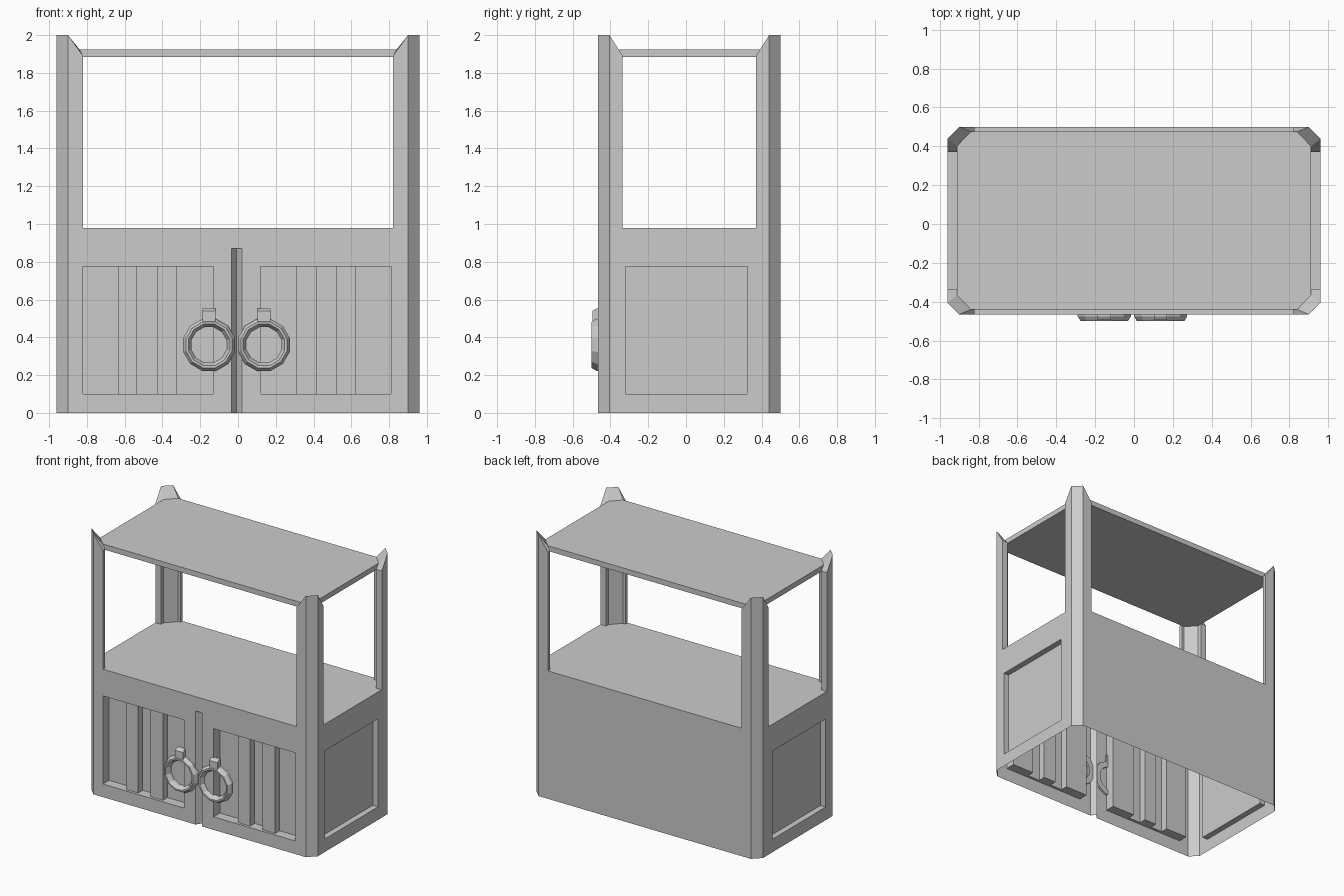
import bpy, bmesh, math
from mathutils import Vector

if "Cube" in bpy.data.objects:
    bpy.data.objects.remove(bpy.data.objects["Cube"])

HX, HY, CY = 0.96, 0.4825, 0.0175       # half sizes and y centre of the body
FRONT = CY - HY
SHELF, CH = 0.98, 0.06                  # counter height, corner chamfer
LOW, HIGH = 0.10, 0.775                 # recess bottom and top


def finish(bm, name, outward=None):
    bmesh.ops.remove_doubles(bm, verts=bm.verts, dist=1e-5)
    bmesh.ops.recalc_face_normals(bm, faces=bm.faces)
    if outward is not None:
        big = max(bm.faces, key=lambda f: f.calc_area())
        if big.normal.dot(Vector(outward)) < 0:
            bmesh.ops.reverse_faces(bm, faces=bm.faces)
    me = bpy.data.meshes.new(name)
    bm.to_mesh(me)
    bm.free()
    ob = bpy.data.objects.new(name, me)
    bpy.context.collection.objects.link(ob)
    return ob


def face(bm, pts):
    return bm.faces.new([bm.verts.new(p) for p in pts])


def stepped_wall(bm, us, zs, depth, place):
    """Grid of flat cells at different depths, joined by step walls."""
    nu, nz = len(us) - 1, len(zs) - 1
    d = [[depth((us[i] + us[i + 1]) / 2, (zs[j] + zs[j + 1]) / 2)
          for j in range(nz)] for i in range(nu)]
    for i in range(nu):
        for j in range(nz):
            a = d[i][j]
            if a is None:
                continue
            u0, u1, z0, z1 = us[i], us[i + 1], zs[j], zs[j + 1]
            face(bm, [place(u0, z0, a), place(u1, z0, a), place(u1, z1, a), place(u0, z1, a)])
            if i + 1 < nu and d[i + 1][j] not in (None, a):
                b = d[i + 1][j]
                face(bm, [place(u1, z0, a), place(u1, z0, b), place(u1, z1, b), place(u1, z1, a)])
            if j + 1 < nz and d[i][j + 1] not in (None, a):
                b = d[i][j + 1]
                face(bm, [place(u0, z1, a), place(u1, z1, a), place(u1, z1, b), place(u0, z1, b)])


# front wall: two recessed doors with raised slats, V groove between them
SLATS = [(-0.635, -0.535), (-0.43, -0.325), (0.31, 0.415), (0.52, 0.625)]
DOORS = [(-0.82, -0.13), (0.12, 0.81)]
G0, G1, GZ = -0.035, 0.02, 0.87


def front_depth(x, z):
    if G0 < x < G1 and z < GZ:
        return None
    if LOW < z < HIGH and any(a < x < b for a, b in DOORS):
        return 0.02 if any(a < x < b for a, b in SLATS) else 0.075
    return 0.0


def front_place(x, z, d):
    return Vector((x, FRONT + d, z))


cuts = sorted([-HX + CH, HX - CH, G0, G1] + [v for p in SLATS + DOORS for v in p])
bm = bmesh.new()
stepped_wall(bm, cuts, [0, LOW, HIGH, GZ, SHELF], front_depth, front_place)
gm = (G0 + G1) / 2
for a, b in ((G0, gm), (gm, G1)):
    da, db = (0, 0.04) if b == gm else (0.04, 0)
    face(bm, [front_place(a, 0, da), front_place(b, 0, db),
              front_place(b, GZ, db), front_place(a, GZ, da)])
face(bm, [front_place(G0, GZ, 0), front_place(G1, GZ, 0), front_place(gm, GZ, 0.04)])
finish(bm, "front_doors", (0, -1, 0))

# side walls, each with one recessed panel
for s, label in ((-1, "left"), (1, "right")):
    bm = bmesh.new()
    stepped_wall(bm, [FRONT + CH, -0.32, 0.325, CY + HY - CH], [0, LOW, HIGH, SHELF],
                 lambda y, z: 0.045 if LOW < z < HIGH and -0.32 < y < 0.325 else 0.0,
                 lambda y, z, d: Vector((s * (HX - d), y, z)))
    finish(bm, label + "_side_panel", (s, 0, 0))


def corner(sx, sy, dx, dy, z):
    return Vector((sx * (HX - dx), CY + sy * (HY - dy), z))


CORNERS = [(-1, -1), (1, -1), (1, 1), (-1, 1)]


def octagon(a, b, z):
    """Chamfered rectangle, a and b are corner offsets on the side and front edges."""
    out = []
    for sx, sy in CORNERS:
        pair = [corner(sx, sy, *a, z), corner(sx, sy, *b, z)]
        out += pair if sx * sy > 0 else pair[::-1]
    return out


# counter top, back wall and chamfered corners of the base (open underneath)
bm = bmesh.new()
top = octagon((0, CH), (CH, 0), SHELF)
face(bm, top)
for i in (0, 2, 4, 5, 6):
    a, b = top[i], top[(i + 1) % 8]
    face(bm, [Vector((a.x, a.y, 0)), Vector((b.x, b.y, 0)), b, a])
finish(bm, "base_shell", (0, 0, 1))

# upper roof slab fitted between the posts
Q1, Q2 = (0.048, 0.10), (0.12, 0.025)
bm = bmesh.new()
lo, hi = octagon(Q1, Q2, 1.885), octagon(Q1, Q2, 1.925)
face(bm, lo)
face(bm, hi)
for i in range(8):
    k = (i + 1) % 8
    face(bm, [lo[i], lo[k], hi[k], hi[i]])
finish(bm, "top_slab")

# folded corner posts with pointed, inward sloping tops
OUTER = [((0, 0.13), 1.89), ((0, CH), 2.0), ((CH, 0), 2.0), ((0.14, 0), 1.89)]
INNER = [((0.048, 0.13), 1.89), (Q1, 1.925), (Q2, 1.925), ((0.14, 0.025), 1.89)]
for sx, sy in CORNERS:
    bm = bmesh.new()
    rows = []
    for prof in (OUTER, INNER):
        rows.append([(corner(sx, sy, *p, SHELF), corner(sx, sy, *p, z)) for p, z in prof])
    o, n = rows
    for i in range(3):
        for r in rows:
            face(bm, [r[i][0], r[i + 1][0], r[i + 1][1], r[i][1]])
        for k in (0, 1):
            face(bm, [o[i][k], o[i + 1][k], n[i + 1][k], n[i][k]])
    for i in (0, 3):
        face(bm, [o[i][0], n[i][0], n[i][1], o[i][1]])
    finish(bm, ("front" if sy < 0 else "back") + ("_left" if sx < 0 else "_right") + "_post")

# twelve-sided ring handles with their hanging tabs
RING = [(0.142, -0.45), (0.142, -0.475), (0.126, -0.50), (0.114, -0.50), (0.097, -0.47), (0.097, -0.45)]
N = 12
for cx, label in ((-0.153, "left"), (0.137, "right")):
    bm = bmesh.new()
    for i in range(N):
        a0, a1 = (2 * math.pi * (i + k) / N + math.pi / N for k in (0, 1))
        for j in range(len(RING)):
            p, q = RING[j], RING[(j + 1) % len(RING)]
            face(bm, [Vector((cx + r * math.cos(a), y, 0.36 + r * math.sin(a)))
                      for (r, y), a in ((p, a0), (p, a1), (q, a1), (q, a0))])
    finish(bm, label + "_ring_handle")
    # tab: side profile (y, z) extruded across x
    tab = [(-0.45, 0.485), (-0.495, 0.485), (-0.495, 0.54), (-0.475, 0.553), (-0.45, 0.553)]
    bm = bmesh.new()
    f = face(bm, [Vector((cx - 0.034, y, z)) for y, z in tab])
    ext = bmesh.ops.extrude_face_region(bm, geom=[f])
    bmesh.ops.translate(bm, vec=(0.068, 0, 0),
                        verts=[v for v in ext["geom"] if isinstance(v, bmesh.types.BMVert)])
    finish(bm, label + "_handle_tab")
